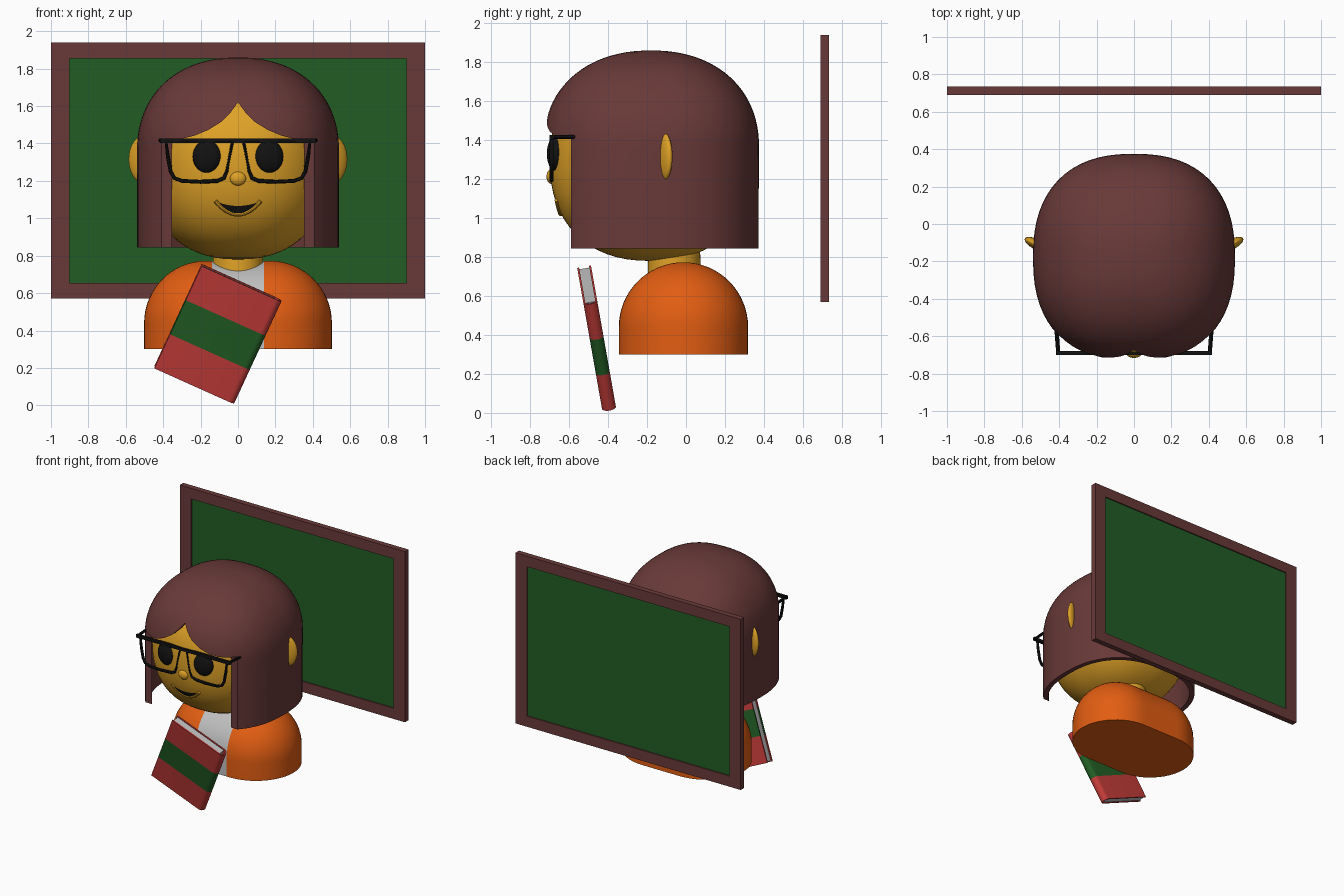
import bpy, bmesh
from math import sin, cos, pi, radians
from mathutils import Vector, Matrix

cube = bpy.data.objects.get("Cube")
if cube:
    bpy.data.objects.remove(cube, do_unlink=True)


def material(name, r, g, b):
    m = bpy.data.materials.new(name)
    m.use_nodes = True
    m.diffuse_color = (r, g, b, 1)
    node = m.node_tree.nodes["Principled BSDF"]
    node.inputs["Base Color"].default_value = (r, g, b, 1)
    node.inputs["Roughness"].default_value = 0.7
    return m


BROWN = material("dark_brown", 0.14, 0.042, 0.04)
GREEN = material("board_green", 0.016, 0.11, 0.018)
SKIN = material("golden_skin", 0.74, 0.36, 0.02)
ORANGE = material("orange", 0.76, 0.11, 0.006)
RED = material("book_red", 0.54, 0.045, 0.04)
PALE = material("pale_grey", 0.52, 0.52, 0.52)
BLACK = material("black", 0.006, 0.006, 0.006)


def finish(name, bm, mats, smooth=True):
    bmesh.ops.recalc_face_normals(bm, faces=bm.faces)
    mesh = bpy.data.meshes.new(name)
    bm.to_mesh(mesh)
    bm.free()
    obj = bpy.data.objects.new(name, mesh)
    bpy.context.collection.objects.link(obj)
    for m in mats:
        mesh.materials.append(m)
    if smooth:
        soften(obj)
    return obj


def activate(obj):
    bpy.ops.object.select_all(action='DESELECT')
    obj.select_set(True)
    bpy.context.view_layer.objects.active = obj


def soften(obj):
    activate(obj)
    bpy.ops.object.shade_smooth_by_angle(angle=radians(35))


def loft(rings, cap_first=True, cap_last=True):
    bm = bmesh.new()
    rows = [[bm.verts.new(p) for p in ring] for ring in rings]
    n = len(rows[0])
    for a, b in zip(rows, rows[1:]):
        for i in range(n):
            j = (i + 1) % n
            bm.faces.new((a[i], a[j], b[j], b[i]))
    if cap_first:
        bm.faces.new(rows[0])
    if cap_last:
        bm.faces.new(rows[-1])
    return bm


def box(name, size, center, mat, matrix=Matrix()):
    bm = bmesh.new()
    bmesh.ops.create_cube(bm, size=1)
    bm.transform(matrix @ Matrix.Translation(center) @ Matrix.Diagonal((*size, 1)))
    return finish(name, bm, [mat], False)


def ellipsoid(name, radii, center, mat, turn=0):
    bm = bmesh.new()
    bmesh.ops.create_uvsphere(bm, u_segments=32, v_segments=20, radius=1)
    bm.transform(Matrix.Translation(center) @ Matrix.Rotation(turn, 4, 'Z')
                 @ Matrix.Diagonal((*radii, 1)))
    return finish(name, bm, [mat])


def tube(name, points, radius, mat, cyclic=False):
    curve = bpy.data.curves.new(name, 'CURVE')
    curve.dimensions = '3D'
    curve.bevel_depth = radius
    curve.bevel_resolution = 3
    curve.use_fill_caps = True
    line = curve.splines.new('POLY')
    line.points.add(len(points) - 1)
    for p, co in zip(line.points, points):
        p.co = (*co, 1)
    line.use_cyclic_u = cyclic
    obj = bpy.data.objects.new(name, curve)
    bpy.context.collection.objects.link(obj)
    curve.materials.append(mat)
    activate(obj)
    bpy.ops.object.convert(target='MESH')
    soften(bpy.context.object)


def power(v, e):
    return (1 if v >= 0 else -1) * abs(v) ** e


def oval(a, b, n, cy, z, count=64):
    angles = [2 * pi * i / count for i in range(count)]
    return [(a * power(cos(t), 2 / n), cy + b * power(sin(t), 2 / n), z) for t in angles]


# Blackboard: frame bars and recessed panel
for s in (-1, 1):
    box("board_frame_side", (0.1, 0.045, 1.37), (s * 0.95, 0.712, 1.255), BROWN)
box("board_frame_top", (1.8, 0.045, 0.085), (0, 0.712, 1.8975), BROWN)
box("board_frame_bottom", (1.8, 0.045, 0.085), (0, 0.712, 0.6125), BROWN)
box("board_panel", (1.8, 0.025, 1.2), (0, 0.712, 1.255), GREEN)

# Torso: rounded stadium with a pale shirt strip at the front
rings = []
for k in range(-1, 17):
    t = max(k, 0) / 16 * pi / 2
    r = max(0.332 * cos(t), 0.003)
    z = 0.3 if k < 0 else 0.44 + 0.333 * sin(t)
    ring = []
    for s in (1, -1):
        ring += [(s * (0.17 + r * cos(a)), -0.013 + s * r * sin(a), z)
                 for a in [pi * (i / 24 - 0.5) for i in range(25)]]
        ring += [(s * 0.14, -0.013 + s * r, z), (-s * 0.14, -0.013 + s * r, z)]
    rings.append(ring)
bm = loft(rings)
for f in bm.faces:
    c = f.calc_center_median()
    if abs(c.x) < 0.13 and c.y < -0.03 and len(f.verts) == 4:
        f.material_index = 1
finish("torso", bm, [ORANGE, PALE])

# Neck and head
finish("neck", loft([oval(r, r, 2, -0.06, z, 40) for z, r in
                     ((0.66, 0.135), (0.76, 0.135), (0.9, 0.13))]), [SKIN])
N, HX, HY, HZ, CY, CZ = 2.3, 0.49, 0.52, 0.52, -0.18, 1.3
rings = []
for k in range(33):
    t = (k / 32 - 0.5) * pi
    r = max(cos(t), 0.003) ** (2 / N)
    z = CZ + (HZ if t < 0 else 0.47) * power(sin(t), 2 / N)
    rings.append(oval(HX * r, HY * r, N, CY, z))
finish("head", loft(rings), [SKIN])


def face_y(x, z):
    return CY - HY * (1 - abs(x / HX) ** N - abs((z - CZ) / HZ) ** N) ** (1 / N)


# Hair: hollow bob, cut open around the face with a parted fringe
rings = [oval(0.54, 0.553, 2.4, CY, z) for z in (0.843, 1.1)]
for k in range(25):
    t = k / 24 * pi / 2
    r = max(cos(t), 0.003) ** (2 / 2.2)
    rings.append(oval(0.54 * r, 0.555 * r, 2.4, CY, 1.36 + 0.5 * sin(t) ** (2 / 2.2)))
hair = finish("hair", loft(rings, cap_first=False), [BROWN], False)
half = [(0.7, 0.5), (0.7, 1.42), (0.3, 1.425), (0.23, 1.443), (0.16, 1.472),
        (0.09, 1.515), (0.04, 1.565)]
outline = half + [(0, 1.62)] + [(-x, z) for x, z in reversed(half)]
cutter = finish("fringe_cutter", loft([[(x, y, z) for x, z in outline]
                                       for y in (-1, -0.59)]), [BROWN], False)
cutter.hide_render = True
shell = hair.modifiers.new("Shell", 'SOLIDIFY')
shell.thickness = 0.038
shell.offset = -1
cut = hair.modifiers.new("Opening", 'BOOLEAN')
cut.operation = 'DIFFERENCE'
cut.solver = 'EXACT'
cut.object = cutter
activate(hair)
for name in ("Shell", "Opening"):
    bpy.ops.object.modifier_apply(modifier=name)
bpy.data.objects.remove(cutter, do_unlink=True)
soften(hair)

# Ears, eyes and glasses on both sides
GY = -0.69
rim = [(0.03, 1.41), (0.045, 1.33), (0.06, 1.25), (0.075, 1.215), (0.11, 1.2),
       (0.2, 1.195), (0.3, 1.2), (0.34, 1.215), (0.36, 1.25), (0.375, 1.33), (0.385, 1.415)]
for s, side in ((1, "left"), (-1, "right")):
    ellipsoid(side + "_ear", (0.085, 0.03, 0.125), (s * 0.507, -0.115, 1.315), SKIN, s * 0.45)
    ellipsoid(side + "_eye", (0.077, 0.04, 0.087), (s * 0.166, -0.673, 1.33), BLACK, s * 0.15)
    tube(side + "_rim", [(s * x, GY, z) for x, z in rim], 0.011, BLACK, True)
    tube(side + "_temple", [(s * 0.405, GY, 1.417), (s * 0.415, -0.56, 1.417)], 0.011, BLACK)
box("glasses_bar", (0.836, 0.02, 0.024), (0, GY, 1.415), BLACK)

# Nose
ellipsoid("nose", (0.043, 0.026, 0.038), (0, -0.69, 1.213), SKIN)

# Smile: thin plate hugging the face, with a lower lip
bm = bmesh.new()
rows = []
for i in range(21):
    u = i / 10 - 1
    low, high = 1.025 + 0.058 * u * u, 1.066 + 0.02 * u * u
    x = 0.108 * u
    rows.append([bm.verts.new((x, face_y(x, z) - 0.007, z))
                 for z in (low, (low + high) / 2, high)])
for a, b in zip(rows, rows[1:]):
    for j in range(2):
        bm.faces.new((a[j], b[j], b[j + 1], a[j + 1]))
finish("mouth", bm, [BLACK])
lip = []
for i in range(23):
    u = (i / 11 - 1) * 1.12
    x, z = 0.108 * u, 1.02 + 0.058 * u * u
    lip.append((x, face_y(x, z) - 0.002, z))
tube("lower_lip", lip, 0.011, SKIN)

# Book: striped wrap-around cover with rounded spine, and pages
place = (Matrix.Translation((-0.107, -0.458, 0.381)) @ Matrix.Rotation(radians(10), 4, 'X')
         @ Matrix.Rotation(radians(24.5), 4, 'Y'))
W, H, T, C = 0.235, 0.305, 0.036, 0.01


def bend(r):
    return [(W - T + r * cos(a), r * sin(a)) for a in [pi * (i / 12 - 0.5) for i in range(13)]]


profile = [(-W, -T)] + bend(T) + [(-W, T), (-W, T - C)] + bend(T - C)[::-1] + [(-W, C - T)]
for i, (name, mat) in enumerate((("book_cover_lower", RED), ("book_cover_band", GREEN),
                                 ("book_cover_upper", RED))):
    z0 = -H + i * 2 * H / 3
    bm = loft([[(x, y, z) for x, y in profile] for z in (z0, z0 + 2 * H / 3)])
    bm.transform(place)
    finish(name, bm, [mat])
box("book_pages", (2 * W - 0.045, 2 * (T - C), 2 * H - 0.012), (-0.014, 0, 0), PALE, place)
